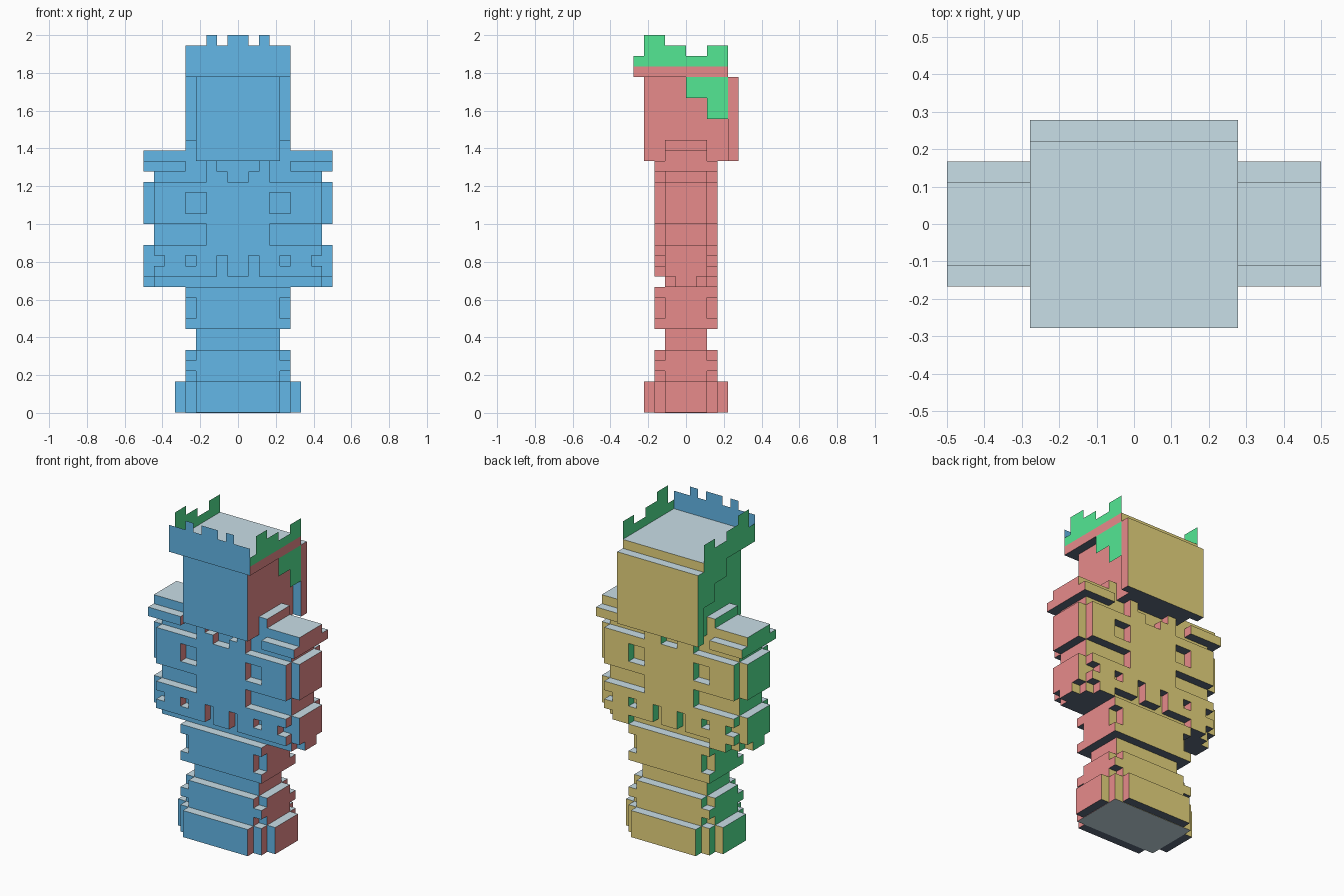
import bpy
import bmesh
from mathutils import Vector

cube = bpy.data.objects.get("Cube")
if cube:
    bpy.data.objects.remove(cube, do_unlink=True)

U = 1 / 18  # size of one grid unit


def linear(c):
    c /= 255
    return c / 12.92 if c <= 0.04045 else ((c + 0.055) / 1.055) ** 2.4


def material(name, rgb):
    col = (*[linear(c) for c in rgb], 1)
    m = bpy.data.materials.new(name)
    m.use_nodes = True
    m.diffuse_color = col
    b = m.node_tree.nodes["Principled BSDF"]
    b.inputs["Base Color"].default_value = col
    b.inputs["Roughness"].default_value = 0.9
    return m


MATS = [material("sky_blue", (103, 190, 240)), material("coral_red", (236, 142, 142)),
        material("mint_green", (87, 240, 154)), material("pale_yellow", (250, 231, 137)),
        material("ice_grey", (206, 228, 237)), material("slate", (94, 108, 126))]
BLUE, RED, GREEN, YELLOW, GREY, SLATE = range(6)


def finish(name, bm, rule):
    for f in bm.faces:
        f.material_index = rule(f.normal)
    me = bpy.data.meshes.new(name)
    bm.to_mesh(me)
    bm.free()
    for m in MATS:
        me.materials.append(m)
    ob = bpy.data.objects.new(name, me)
    bpy.context.collection.objects.link(ob)
    return ob


def by_direction(n):
    if abs(n.z) > 0.5:
        return GREY if n.z > 0 else SLATE
    if abs(n.x) > 0.5:
        return RED if n.x > 0 else GREEN
    return YELLOW if n.y > 0 else BLUE


def blocks(name, boxes, rule=by_direction):
    """Boxes given as (x0, x1, y0, y1, z0, z1) in grid units."""
    bm = bmesh.new()
    for b in boxes:
        lo, hi = Vector(b[0::2]) * U, Vector(b[1::2]) * U
        vs = bmesh.ops.create_cube(bm, size=1)["verts"]
        for v in vs:
            v.co = Vector([(lo[i] + hi[i]) / 2 + v.co[i] * (hi[i] - lo[i]) for i in range(3)])
    bm.normal_update()
    return finish(name, bm, rule)


def sheet(name, rects, place, colour):
    """Flat sheet from rectangles (a0, a1, z0, z1)."""
    bm = bmesh.new()
    for a0, a1, z0, z1 in rects:
        pts = ((a0, z0), (a1, z0), (a1, z1), (a0, z1))
        bm.faces.new([bm.verts.new(Vector(place(a, z)) * U) for a, z in pts])
    return finish(name, bm, lambda n: colour)


def mirror_x(boxes):
    return boxes + [(-b[1], -b[0], *b[2:]) for b in boxes]


def corners(x0, x1, y0, y1, z0, z1):
    return mirror_x([(x0, x1, y0, y1, z0, z1), (x0, x1, -y1, -y0, z0, z1)])


# Feet: a stepped cross with a thin sole panel
blocks("feet", [(-6, 6, -2, 2, 0.03, 3), (-4, 4, -4, 4, 0.03, 3), (-5, 5, -3, 3, 0.03, 3)])
blocks("sole_panel", [(-5, 5, -3, 3, 0, 0.03)],
       lambda n: GREY if n.z < -0.5 else by_direction(n))

# Legs with two bands, corners notched out
blocks("legs", [(-4, 4, -2, 2, 3, 12)])
blocks("shin_band", [(-5, 5, -2, 2, 3, 6), (-4, 4, -3, 3, 3, 6)] + corners(4, 5, 2, 3, 4, 5))
blocks("thigh_band", [(-5, 5, -2, 2, 8, 12), (-4, 4, -3, 3, 8, 12)]
       + corners(4, 5, 2, 3, 8, 9) + corners(4, 5, 2, 3, 11, 12))

# Torso and arms core
blocks("torso_and_arms", [(-8, 8, -2, 2, 12, 24)])

# Raised armour panels, as half-width rectangles (x0, x1, z0, z1)
PANEL = [(0, 8, 15, 16), (0, 1, 13, 15), (2, 4, 13, 15), (4, 5, 13, 14),
         (5, 7, 13, 15), (7, 8, 13, 14),                                   # waist
         (0, 3, 16, 18),                                                   # belly
         (0, 3, 18, 22), (3, 5, 18, 19), (3, 5, 21, 22), (5, 8, 18, 22),   # chest
         (1, 3, 22, 23), (2, 3, 23, 24), (5, 9, 23, 24)]                   # collar, shoulder
blocks("front_armour", mirror_x([(a, b, -3, -2, c, d) for a, b, c, d in PANEL]))
blocks("back_armour", mirror_x([(a, b, 2, 3, c, d) for a, b, c, d in PANEL + [(5, 7, 12, 13)]]))

# Arm side plates and shoulder pads
blocks("arm_plates", mirror_x([(8, 9, -1, 1, 12, 13), (8, 9, -2, 2, 13, 16), (8, 9, -2, 2, 18, 22)]))
blocks("shoulder_pads", mirror_x([(4, 9, -2, 2, 24, 25), (8, 9, -2, 2, 23, 24), (4, 5, -2, 2, 25, 26)]))

# Head, back plate and cap
blocks("head", [(-4, 4, -4, 4, 24, 32)])
blocks("head_back_plate", [(-5, 5, 4, 5, 24, 32)])
blocks("cap", [(-5, 5, -5, 4, 32, 33)])

# Jagged crown sheets around the cap
sheet("front_crown", [(-5, 5, 33, 35), (-3, -2, 35, 36), (-1, 1, 35, 36), (2, 3, 35, 36)],
      lambda a, z: (a, -5, z), BLUE)
SIDE = [(-5, 4, 33, 34), (-4, -2, 34, 36), (-2, 0, 34, 35), (2, 4, 34, 35),
        (0, 4, 30, 32), (2, 4, 28, 30)]
for side, sx in (("left", 5), ("right", -5)):
    sheet(side + "_crown", SIDE, lambda a, z: (sx, a, z), GREEN)
